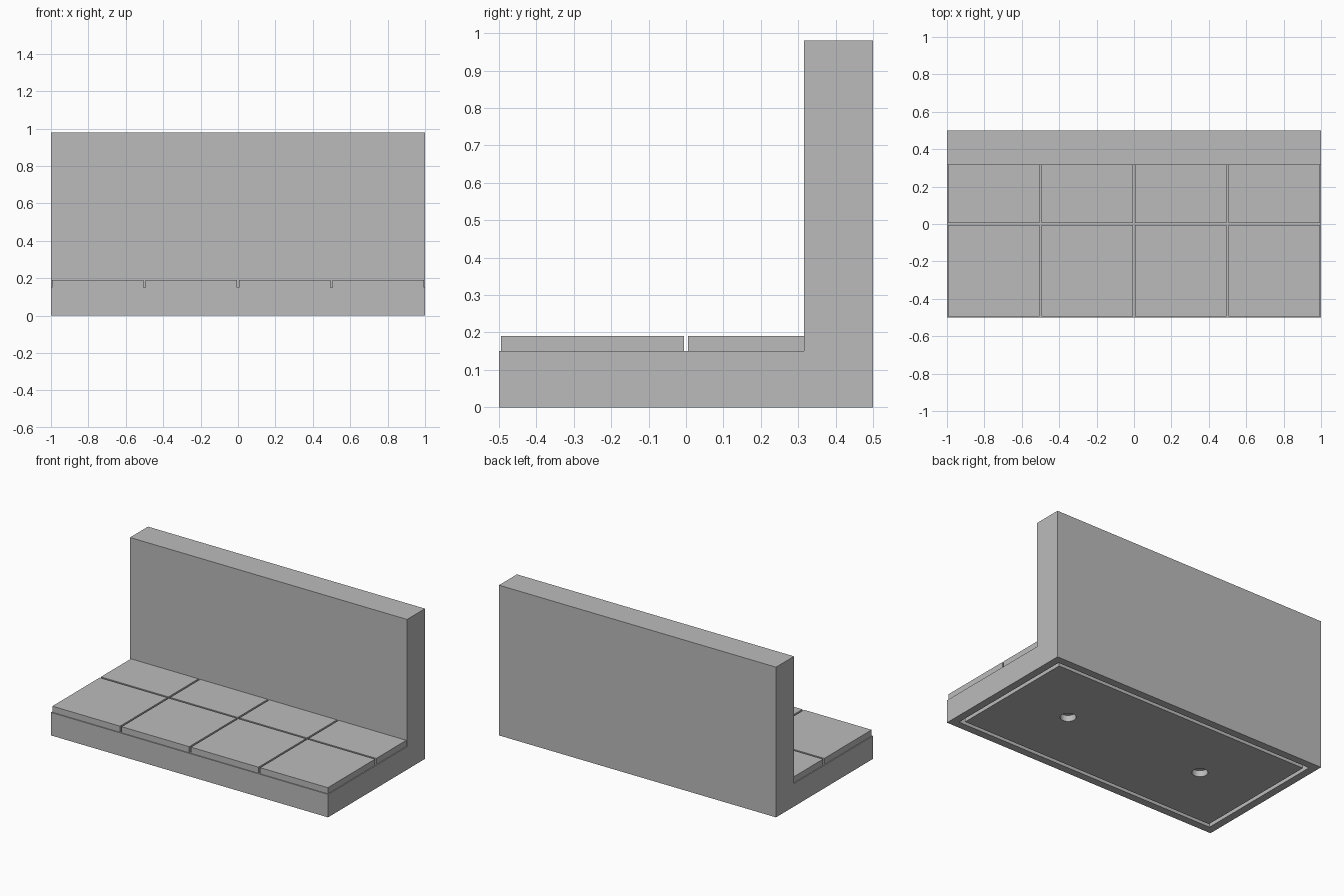
import bpy
import bmesh

cube = bpy.data.objects.get("Cube")
if cube:
    bpy.data.objects.remove(cube, do_unlink=True)

# Single stone grey material
stone = bpy.data.materials.new("stone grey")
stone.use_nodes = True
grey = (0.5, 0.5, 0.5, 1.0)
stone.diffuse_color = grey
stone.node_tree.nodes["Principled BSDF"].inputs["Base Color"].default_value = grey

HALF_X, HALF_Y = 1.0, 0.5
FLOOR_Z, TILE_Z, WALL_Z = 0.15, 0.19, 0.98
WALL_Y = 0.315
GAP = 0.006          # half of the joint between tiles
PITCH = 0.5


def finish(bm, name):
    bmesh.ops.recalc_face_normals(bm, faces=bm.faces)
    mesh = bpy.data.meshes.new(name)
    bm.to_mesh(mesh)
    bm.free()
    mesh.materials.append(stone)
    obj = bpy.data.objects.new(name, mesh)
    bpy.context.collection.objects.link(obj)
    return obj


def add_box(bm, low, high):
    verts = bmesh.ops.create_cube(bm, size=1)["verts"]
    for v in verts:
        v.co = [h if c > 0 else l for c, l, h in zip(v.co, low, high)]


def cut(target, cutter):
    cutter.hide_render = True
    mod = target.modifiers.new("cut", "BOOLEAN")
    mod.operation = "DIFFERENCE"
    mod.solver = "EXACT"
    mod.object = cutter
    bpy.context.view_layer.objects.active = target
    bpy.ops.object.modifier_apply(modifier=mod.name)
    bpy.data.objects.remove(cutter, do_unlink=True)


# Base and back wall: one L-shaped profile extruded along x
bm = bmesh.new()
profile = [(-HALF_Y, 0), (HALF_Y, 0), (HALF_Y, WALL_Z),
           (WALL_Y, WALL_Z), (WALL_Y, FLOOR_Z), (-HALF_Y, FLOOR_Z)]
face = bm.faces.new([bm.verts.new((-HALF_X, y, z)) for y, z in profile])
side = bmesh.ops.extrude_face_region(bm, geom=[face])["geom"]
bmesh.ops.translate(bm, vec=(2 * HALF_X, 0, 0),
                    verts=[v for v in side if isinstance(v, bmesh.types.BMVert)])
body = finish(bm, "base_and_wall")

# Rectangular groove around the underside
INSET, WIDTH, DEPTH = 0.05, 0.025, 0.04
bm = bmesh.new()
outline = []
for inset in (INSET, INSET + WIDTH):
    x, y = HALF_X - inset, HALF_Y - inset
    outline.append([bm.verts.new((a * x, b * y, -DEPTH))
                    for a, b in ((-1, -1), (1, -1), (1, 1), (-1, 1))])
outer, inner = outline
ring = [bm.faces.new((outer[i], outer[i - 3], inner[i - 3], inner[i]))
        for i in range(4)]
top = bmesh.ops.extrude_face_region(bm, geom=ring)["geom"]
bmesh.ops.translate(bm, vec=(0, 0, 2 * DEPTH),
                    verts=[v for v in top if isinstance(v, bmesh.types.BMVert)])
cut(body, finish(bm, "groove_cutter"))

# Two round sockets in the underside
bm = bmesh.new()
for x in (-PITCH, PITCH):
    made = bmesh.ops.create_cone(bm, cap_ends=True, segments=32, radius1=0.047,
                                 radius2=0.047, depth=2 * DEPTH)
    bmesh.ops.translate(bm, vec=(x, 0, 0), verts=made["verts"])
cut(body, finish(bm, "socket_cutter"))

# Floor tiles: four columns, two rows, the back row cut short by the wall
rows = {"front": (-HALF_Y + GAP, -GAP), "back": (GAP, WALL_Y)}
for row, (y0, y1) in rows.items():
    for i in range(4):
        x0 = -HALF_X + i * PITCH
        bm = bmesh.new()
        add_box(bm, (x0 + GAP, y0, FLOOR_Z), (x0 + PITCH - GAP, y1, TILE_Z))
        finish(bm, f"{row}_floor_tile_{i + 1}")
